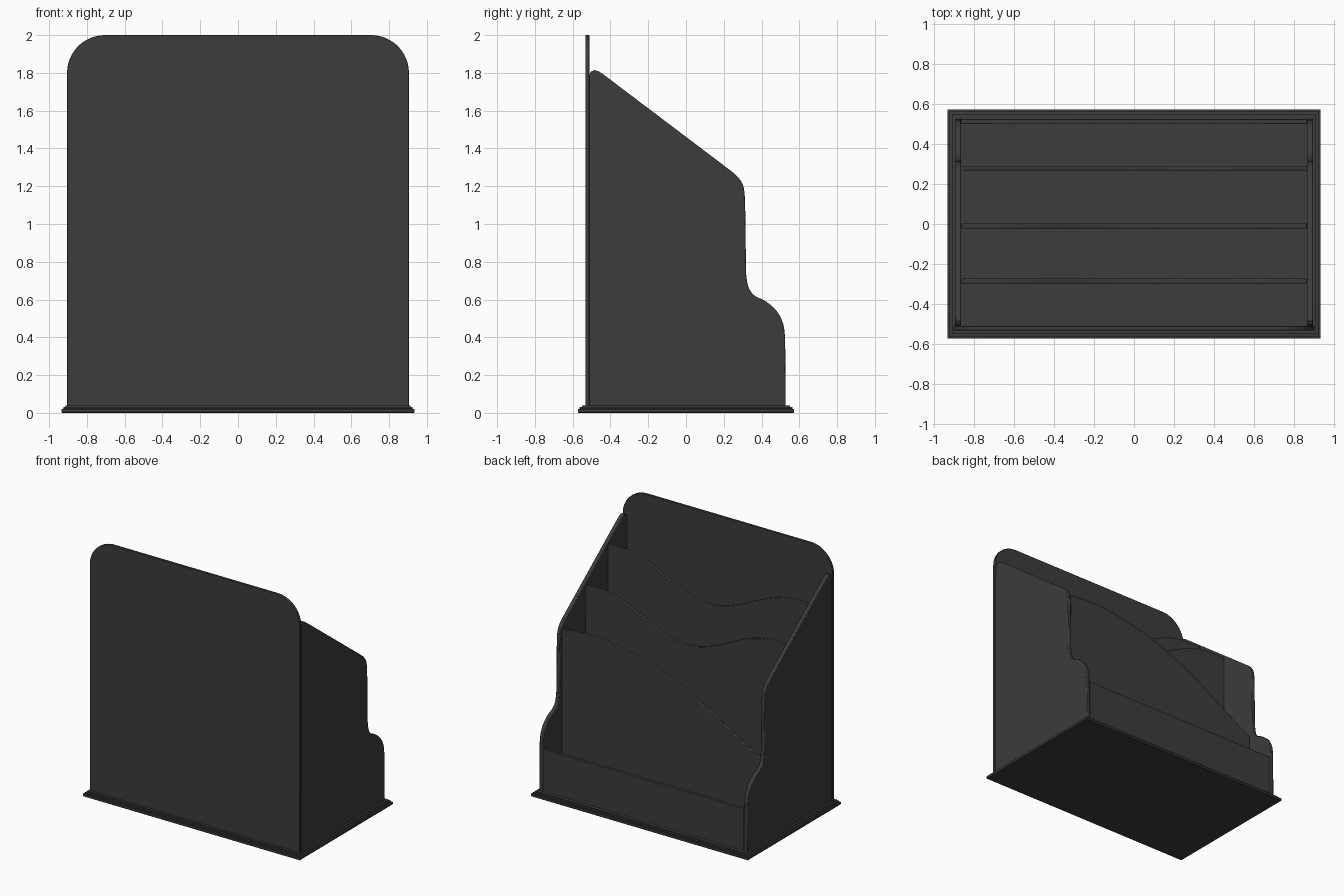
import bpy, bmesh, math
from mathutils import Vector

if "Cube" in bpy.data.objects:
    bpy.data.objects.remove(bpy.data.objects["Cube"])

mat = bpy.data.materials.new("dark_plastic")
mat.diffuse_color = (0.045, 0.045, 0.045, 1)
mat.use_nodes = True
mat.node_tree.nodes["Principled BSDF"].inputs["Base Color"].default_value = mat.diffuse_color


def finish(bm, name, bevel):
    bmesh.ops.recalc_face_normals(bm, faces=bm.faces)
    me = bpy.data.meshes.new(name)
    bm.to_mesh(me)
    bm.free()
    me.materials.append(mat)
    ob = bpy.data.objects.new(name, me)
    bpy.context.collection.objects.link(ob)
    if bevel:
        m = ob.modifiers.new("soft_edge", 'BEVEL')
        m.width, m.segments, m.limit_method = bevel, 2, 'ANGLE'
        m.angle_limit = math.radians(50)
    bpy.ops.object.select_all(action='DESELECT')
    ob.select_set(True)
    bpy.context.view_layer.objects.active = ob
    bpy.ops.object.shade_smooth_by_angle(angle=math.radians(30))
    return ob


def slab(name, outline, axis, a, b, bevel=0.004):
    """Extrude a 2D outline (horizontal, z) along x or y from a to b."""
    bm = bmesh.new()
    pos = lambda p: (a, p[0], p[1]) if axis == 'x' else (p[0], a, p[1])
    face = bm.faces.new([bm.verts.new(pos(p)) for p in outline])
    ext = bmesh.ops.extrude_face_region(bm, geom=[face])
    move = Vector((b - a, 0, 0)) if axis == 'x' else Vector((0, b - a, 0))
    bmesh.ops.translate(bm, vec=move,
                        verts=[v for v in ext['geom'] if isinstance(v, bmesh.types.BMVert)])
    return finish(bm, name, bevel)


def spline(pts, n=5):
    """Smooth curve through the points."""
    p = [pts[0]] + pts + [pts[-1]]
    out = []
    for i in range(1, len(p) - 2):
        q = [Vector(v) for v in p[i - 1:i + 3]]
        for k in range(n):
            t = k / n
            out.append(tuple(0.5 * (2 * q[1] + (q[2] - q[0]) * t
                       + (2 * q[0] - 5 * q[1] + 4 * q[2] - q[3]) * t ** 2
                       + (3 * q[1] - q[0] - 3 * q[2] + q[3]) * t ** 3)))
    return out + [pts[-1]]


FLOOR, IN, OUT = 0.035, 0.866, 0.897

# stepped base
bm = bmesh.new()
rings = []
for inset, z in [(0.004, 0), (0, 0.004), (0, 0.02), (0.01, 0.022), (0.01, 0.03),
                 (0.022, 0.032), (0.022, 0.04)]:
    x, y = 0.935 - inset, 0.573 - inset
    rings.append([bm.verts.new((sx * x, sy * y, z))
                  for sx, sy in ((-1, -1), (1, -1), (1, 1), (-1, 1))])
for r, s in zip(rings, rings[1:]):
    for i in range(4):
        j = (i + 1) % 4
        bm.faces.new((r[i], r[j], s[j], s[i]))
bm.faces.new(rings[0])
bm.faces.new(rings[-1])
finish(bm, "base", 0)

# tall panel with rounded top corners
right = [(0.905 - 0.2 + 0.2 * math.cos(a), 1.8 + 0.2 * math.sin(a))
         for a in (math.pi / 2 * i / 12 for i in range(13))]
panel = [(0.905, FLOOR)] + right + [(-x, z) for x, z in reversed(right)] + [(-0.905, FLOOR)]
slab("tall_panel", panel, 'y', -0.533, -0.512, 0.003)

# side walls
side = [(-0.518, FLOOR), (-0.518, 1.75), (-0.513, 1.785), (-0.503, 1.807), (-0.485, 1.815),
        (-0.465, 1.81), (-0.44, 1.794)]
side += spline([(0.24, 1.28), (0.28, 1.243), (0.305, 1.195), (0.313, 1.12)], 3)
side += spline([(0.318, 0.74), (0.329, 0.67), (0.36, 0.623), (0.42, 0.592), (0.48, 0.54),
                (0.515, 0.47), (0.525, 0.39)], 3)
side += [(0.528, FLOOR)]
for s, name in ((-1, "left_side"), (1, "right_side")):
    slab(name, side, 'x', s * IN, s * OUT, 0.006)

# low tray front
slab("low_front", [(-IN, FLOOR), (IN, FLOOR), (IN, 0.368), (-IN, 0.368)], 'y', 0.5, 0.525)

# swept pocket divider
sweep = spline([(IN, 1.21), (0.7, 1.222), (0.53, 1.222), (0.19, 1.163), (-0.07, 1.077),
                (-0.33, 0.958), (-0.58, 0.81), (-IN, 0.645)])
slab("swept_divider", [(-IN, FLOOR), (IN, FLOOR)] + sweep, 'y', 0.267, 0.29)

# two dividers with a dip in the middle
for name, y, low in (("middle_divider", -0.022, 1.212), ("rear_divider", -0.298, 1.425)):
    dip = []
    for i in range(41):
        x = IN - 2 * IN * i / 40
        dip.append((x, low + 0.23 * math.sin(math.pi / 2 * min(1, abs(x) / 0.74)) ** 2))
    slab(name, [(-IN, FLOOR), (IN, FLOOR)] + dip, 'y', y, y + 0.024)
